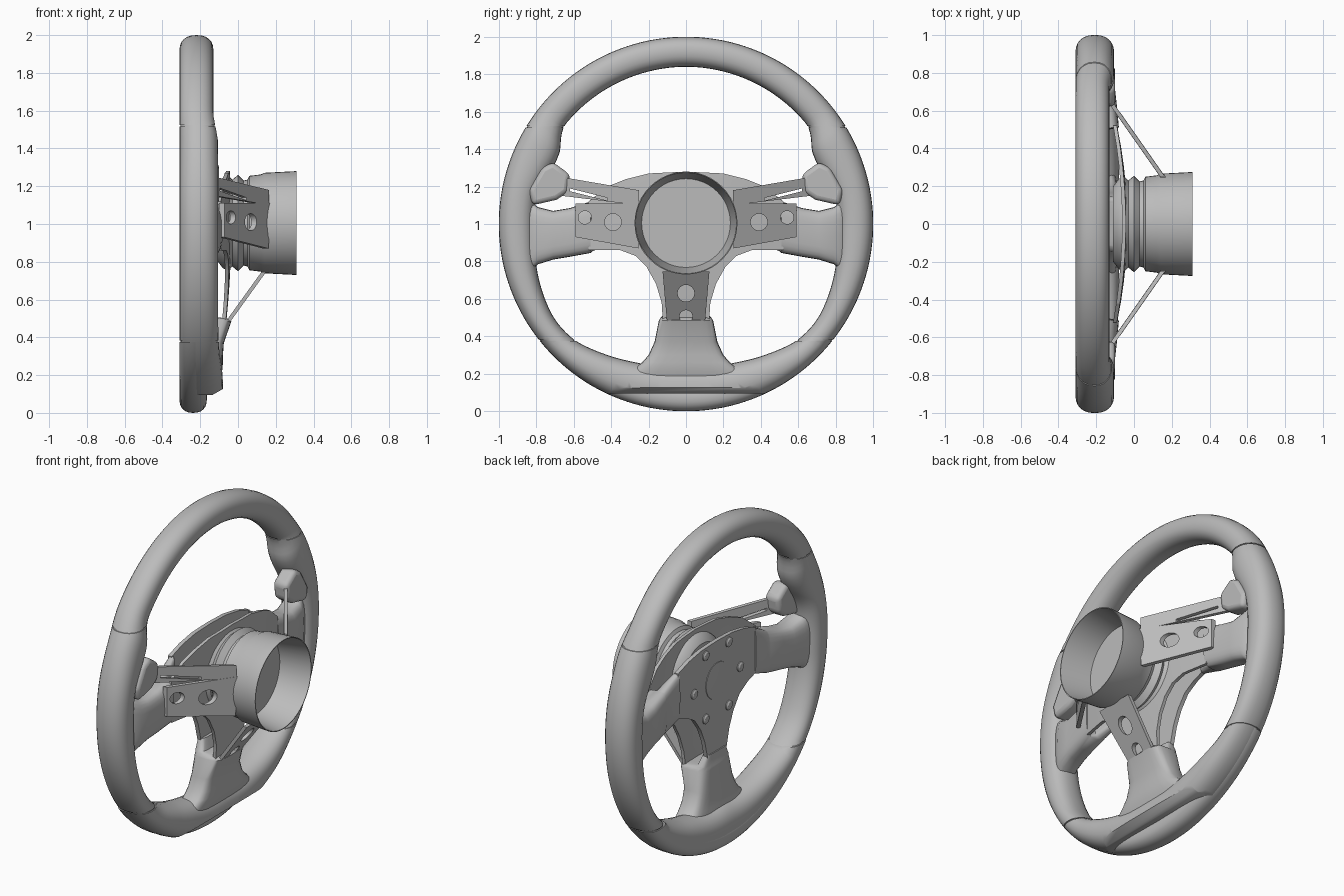
import bpy, bmesh
from math import sin, cos, pi, radians
from mathutils import Vector

if "Cube" in bpy.data.objects:
    bpy.data.objects.remove(bpy.data.objects["Cube"])

grey = bpy.data.materials.new("plain_grey")
grey.use_nodes = True
grey.diffuse_color = (0.5, 0.5, 0.5, 1)
grey.node_tree.nodes["Principled BSDF"].inputs["Base Color"].default_value = grey.diffuse_color


def finish(name, bm, angle=35, bevel=0):
    bmesh.ops.recalc_face_normals(bm, faces=bm.faces)
    mesh = bpy.data.meshes.new(name)
    bm.to_mesh(mesh)
    bm.free()
    mesh.materials.append(grey)
    ob = bpy.data.objects.new(name, mesh)
    bpy.context.collection.objects.link(ob)
    bpy.ops.object.select_all(action='DESELECT')
    ob.select_set(True)
    bpy.context.view_layer.objects.active = ob
    bpy.ops.object.shade_smooth_by_angle(angle=radians(angle))
    if bevel:
        mod = ob.modifiers.new("rounding", 'BEVEL')
        mod.width, mod.segments = bevel, 3
    return ob


def section(centre, u, v, hu, hv, power=2.0, n=24):
    """Superellipse ring spanned by the directions u and v."""
    ring = []
    for i in range(n):
        c, s = cos(2 * pi * i / n), sin(2 * pi * i / n)
        a = abs(c) ** (2 / power) * (1 if c > 0 else -1)
        b = abs(s) ** (2 / power) * (1 if s > 0 else -1)
        ring.append(Vector(centre) + Vector(u) * hu * a + Vector(v) * hv * b)
    return ring


def loft(name, rings, angle=35, trims=()):
    """Skin over rings; trims are (height at x = -0.1, normal) cuts that remove the normal's side."""
    bm = bmesh.new()
    loops = [[bm.verts.new(p) for p in ring] for ring in rings]
    n = len(loops[0])
    for a, b in zip(loops, loops[1:]):
        for i in range(n):
            bm.faces.new((a[i], a[(i + 1) % n], b[(i + 1) % n], b[i]))
    bm.faces.new(loops[0])
    bm.faces.new(loops[-1])
    for z, normal in trims:
        bmesh.ops.bisect_plane(bm, geom=bm.verts[:] + bm.edges[:] + bm.faces[:], plane_co=(-.1, 0, z),
                               plane_no=normal, clear_outer=True)
        bmesh.ops.holes_fill(bm, edges=[e for e in bm.edges if e.is_boundary], sides=0)
    return finish(name, bm, angle)


def lathe(name, profile, y=0, z=1.005, n=48):
    """Turned part around an axis along x; profile holds (x, radius)."""
    return loft(name, [section((x, y, z), (0, 1, 0), (0, 0, 1), r, r, n=n) for x, r in profile])


def circle(y, z, r):
    return [(y + r * cos(i * pi / 12), z + r * sin(i * pi / 12)) for i in range(24)]


def plate(name, outline, holes, depth, place, cuts=(), bevel=0):
    """Sheet drawn in (y, z) with holes; place(y, z) gives its x."""
    curve = bpy.data.curves.new(name, 'CURVE')
    curve.dimensions, curve.fill_mode, curve.extrude = '2D', 'BOTH', depth / 2
    for pts in [outline] + holes:
        sp = curve.splines.new('POLY')
        sp.points.add(len(pts) - 1)
        sp.use_cyclic_u = True
        for p, q in zip(sp.points, pts):
            p.co = (q[0], q[1], 0, 1)
    tmp = bpy.data.objects.new(name + "_outline", curve)
    bpy.context.collection.objects.link(tmp)
    dg = bpy.context.evaluated_depsgraph_get()
    mesh = bpy.data.meshes.new_from_object(tmp.evaluated_get(dg))
    bm = bmesh.new()
    bm.from_mesh(mesh)
    bpy.data.objects.remove(tmp)
    bmesh.ops.remove_doubles(bm, verts=bm.verts, dist=0.0005)
    for co, no in cuts:
        bmesh.ops.bisect_plane(bm, geom=bm.verts[:] + bm.edges[:] + bm.faces[:], plane_co=co, plane_no=no)
    if bevel:
        bmesh.ops.dissolve_limit(bm, angle_limit=0.01, verts=bm.verts, edges=bm.edges)
    for v in bm.verts:
        y, z, w = v.co
        v.co = (place(y, z) + w, y, z)
    return finish(name, bm, 30, bevel)


def lerp(table, t):
    t = abs(t) if t <= 180 else 360 - t
    for (a, *va), (b, *vb) in zip(table, table[1:]):
        if t <= b:
            return Vector(va).lerp(Vector(vb), (t - a) / (b - a))


# Rim: angle from the top, inner radius, column-side face
RIM = [(0, .84, -.13), (54, .835, -.13), (57, .79, -.11), (61, .77, -.105), (67, .77, -.105),
       (78, .81, -.105), (95, .81, -.105), (111, .84, -.105), (126, .868, -.105), (136, .862, -.1),
       (146, .825, -.085), (158, .79, -.08), (180, .75, -.08)]
# Plain ring behind the flattened bottom
REAR = [(0, .86, -.165), (180, .86, -.165)]


def rim_part(name, start, end, trims, table=RIM, scale=1):
    rings = []
    steps = int((end - start) / 2)
    for i in range(steps + 1):
        t = start + (end - start) * i / steps
        inner, face = sum((lerp(table, t + d) for d in (-3, -1, 1, 3)), Vector((0, 0))) / 4
        out = Vector((0, sin(radians(t)), cos(radians(t))))
        rings.append(section(Vector(((face - .31) / 2, 0, 1)) + out * (1 + inner) / 2, (1, 0, 0), out,
                             (face + .31) / 2 * scale, (1 - inner) / 2 * scale, 2.3))
    loft(name, rings, 50, trims)


HIGH, LOW, GAP = 1.52, .38, .004
UP, DOWN = (0, 0, 1), (0, 0, -1)
rim_part("top_grip", -72, 72, [(HIGH + GAP, DOWN)])
rim_part("bottom_grip", 114, 246, [(LOW - GAP, UP), (.095, DOWN), (.115, (.5, 0, -.87))])
rim_part("bottom_rear_ring", 122, 238, [(LOW - GAP, UP)], REAR)
for side, start, end in (("left", 40, 150), ("right", 210, 320)):
    rim_part(side + "_grip", start, end, [(HIGH - GAP, UP), (LOW + GAP, DOWN)])
    # Recessed bands that close the seams
    for label, z in (("upper", HIGH), ("lower", LOW)):
        rim_part(side + "_" + label + "_seam", start, end, [(z + .012, UP), (z - .012, DOWN)], scale=.95)

# Bottom spoke sleeve: z, half width, x range
loft("bottom_spoke", [section(((a + b) / 2, 0, z), (1, 0, 0), (0, 1, 0), (b - a) / 2, w, 4)
                      for z, w, a, b in [(.14, .34, -.26, -.11), (.21, .3, -.25, -.085), (.26, .235, -.24, -.08),
                                         (.3, .2, -.235, -.08), (.37, .168, -.23, -.075),
                                         (.485, .145, -.225, -.035), (.5, .135, -.225, -.05),
                                         (.51, .125, -.22, -.15), (.575, .09, -.22, -.17)]], 50)


# Centre plates
def mirrored(half):
    return half + [(-y, z) for y, z in reversed(half[1:])]


plate("face_plate", mirrored([(0, 1.25), (.15, 1.245), (.27, 1.225), (.38, 1.19), (.38, .91), (.3, .885),
                              (.22, .84), (.16, .76), (.12, .67), (.09, .55)]), [], .025, lambda y, z: -.2)
grid = [((y / 10, 0, 0), (1, 0, 0)) for y in range(-4, 5)] + [((0, z / 10, 0), (0, 1, 0)) for z in range(5, 13)]
plate("back_plate", mirrored([(0, 1.28), (.2, 1.27), (.32, 1.24), (.42, 1.2), (.52, 1.12), (.52, .86), (.35, .86),
                              (.27, .83), (.21, .77), (.16, .68), (.13, .58), (.12, .42)]), [], .02,
      lambda y, z: -.045 - .2 * y * y - .1 * (z - 1) ** 2, grid)

# Bolts and centre boss on the face plate
for i in range(6):
    a = i * pi / 3 + pi / 6
    lathe("bolt", [(-.205, .03), (-.218, .03), (-.225, .02)], .225 * sin(a), 1.005 + .225 * cos(a), 16)
lathe("centre_boss", [(-.205, .115), (-.215, .11), (-.218, .09)])

# Hub with ribbed boot and open tapering cup
lathe("hub", [(-.11, .2), (-.08, .24), (-.05, .25), (-.03, .23), (0, .255), (.03, .225), (.05, .23), (.06, .25),
              (.12, .257), (.14, .266), (.31, .275), (.31, .27), (.12, .237)])

# Bottom bracket
plate("bottom_bracket", [(-.125, .745), (.125, .745), (.1, .46), (-.1, .46)],
      [circle(0, .63, .045), circle(0, .505, .035)], .025, lambda y, z: .15 - .72 * (.765 - z))

for side, s in (("left", 1), ("right", -1)):
    def flip(pts):
        return [(s * y, z) for y, z in pts]

    def slope(y, z):
        return .155 - .7 * (abs(y) - .245)

    # Side spoke sleeve: y, z range, x range
    loft(side + "_spoke", [section(((a + b) / 2, s * y, (lo + hi) / 2), (1, 0, 0), (0, 0, 1),
                                   (b - a) / 2, (hi - lo) / 2, 3.5)
                           for y, lo, hi, a, b in [(.92, .7, 1.18, -.28, -.2), (.86, .73, 1.14, -.275, -.14),
                                                   (.79, .785, 1.09, -.265, -.105), (.71, .81, 1.07, -.25, -.1),
                                                   (.62, .825, 1.085, -.235, -.09), (.51, .845, 1.12, -.225, -.08),
                                                   (.5, .855, 1.12, -.22, -.13), (.37, .9, 1.19, -.22, -.17)]], 50)
    # Drilled bracket and slotted arm running from hub to rim
    plate(side + "_bracket", flip([(.59, .93), (.59, 1.11), (.245, 1.11), (.255, .87)]),
          [circle(s * .54, 1.035, .035), circle(s * .39, 1.01, .045)], .028, slope)
    plate(side + "_arm", flip([(.66, 1.25), (.66, 1.15), (.25, 1.1), (.25, 1.18)]),
          [flip([(.62, 1.19), (.62, 1.175), (.42, 1.125), (.42, 1.14)])], .025, slope)
    # Thumb lever
    plate(side + "_thumb_lever", flip([(.71, 1.33), (.62, 1.265), (.63, 1.17), (.69, 1.13), (.82, 1.1),
                                       (.84, 1.18), (.77, 1.3)]), [], .1, lambda y, z: -.15, bevel=.025)
